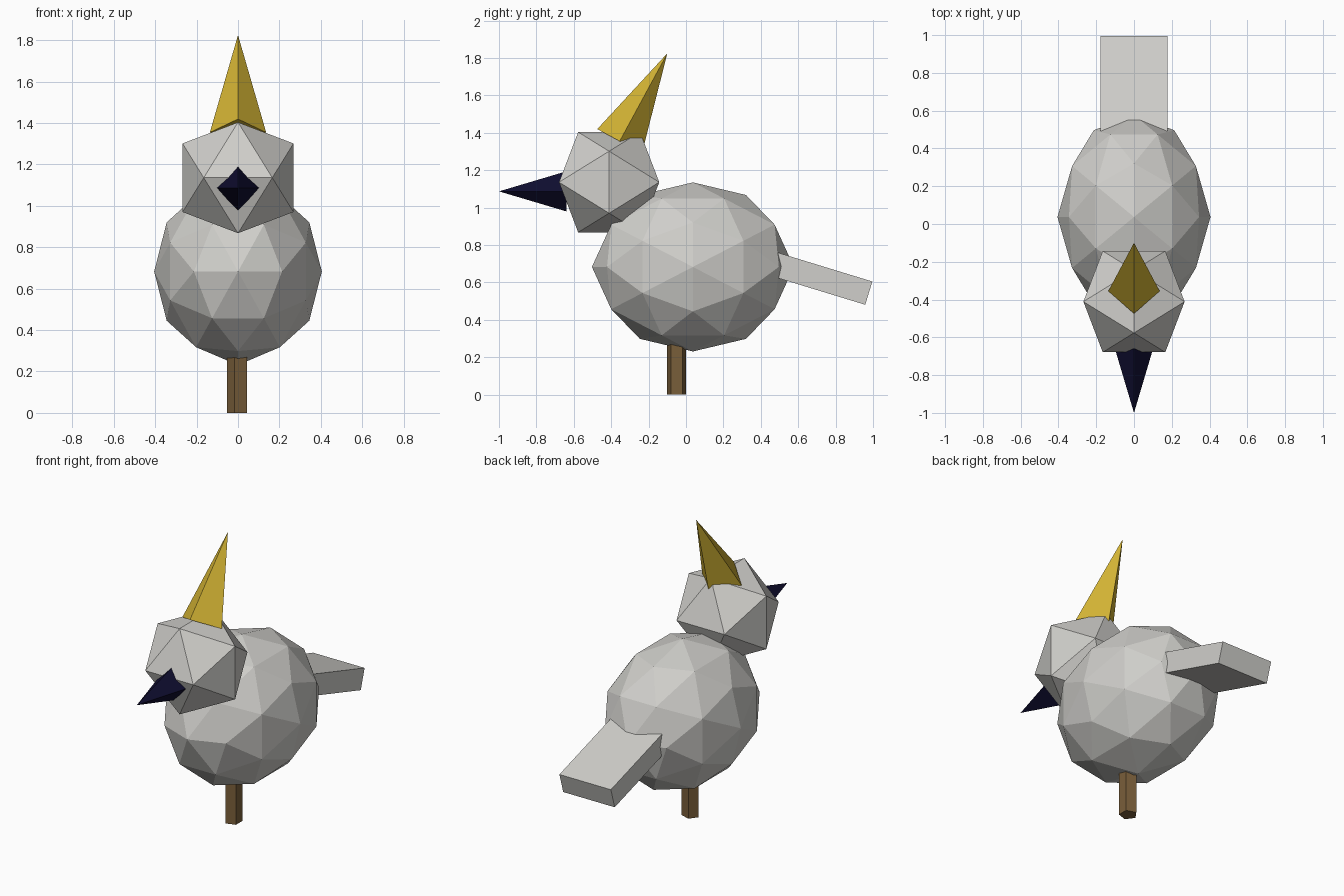
import bpy, bmesh, math
from mathutils import Vector, Matrix

if "Cube" in bpy.data.objects:
    bpy.data.objects.remove(bpy.data.objects["Cube"])


def material(name, rgb):
    lin = [(c / 255 / 12.92) if c < 11 else ((c / 255 + 0.055) / 1.055) ** 2.4 for c in rgb]
    m = bpy.data.materials.new(name)
    m.diffuse_color = (*lin, 1)
    m.use_nodes = True
    m.node_tree.nodes["Principled BSDF"].inputs["Base Color"].default_value = m.diffuse_color
    return m


GREY = material("feather grey", (208, 207, 203))
GOLD = material("crest gold", (212, 180, 52))
NAVY = material("beak navy", (15, 13, 48))
BROWN = material("leg brown", (121, 94, 58))


def finish(name, bm, mat):
    bmesh.ops.recalc_face_normals(bm, faces=bm.faces)
    mesh = bpy.data.meshes.new(name)
    bm.to_mesh(mesh)
    bm.free()
    mesh.materials.append(mat)
    ob = bpy.data.objects.new(name, mesh)
    bpy.context.collection.objects.link(ob)
    return ob


def facet_ball(name, centre, radii, split, mat):
    """Icosahedron from three golden rectangles, optionally split once."""
    t = (1 + math.sqrt(5)) / 2
    pts = []
    for a in (-1, 1):
        for b in (-t, t):
            pts += [Vector((a, b, 0)), Vector((0, a, b)), Vector((b, 0, a))]
    if split:
        pts += [p + q for i, p in enumerate(pts) for q in pts[:i] if (p - q).length < 2.1]
    bm = bmesh.new()
    for p in pts:
        n = p.normalized()
        bm.verts.new([c + r * k for c, r, k in zip(centre, radii, n)])
    bmesh.ops.convex_hull(bm, input=bm.verts)
    return finish(name, bm, mat)


def ring(bm, n, radius, z, start):
    angles = [start + math.tau * i / n for i in range(n)]
    return [bm.verts.new((radius * math.cos(a), radius * math.sin(a), z)) for a in angles]


def spike(name, base, radius, length, tilt, mat):
    """Four-sided pyramid whose base centre is at base, tilted about x."""
    bm = bmesh.new()
    r = ring(bm, 4, radius, 0, 0)
    tip = bm.verts.new((0, 0, length))
    bm.faces.new(r)
    for i in range(4):
        bm.faces.new((r[i], r[(i + 1) % 4], tip))
    bm.transform(Matrix.Translation(base) @ Matrix.Rotation(tilt, 4, 'X'))
    return finish(name, bm, mat)


# body and head
facet_ball("body", (0, 0.037, 0.683), (0.405, 0.54, 0.452), True, GREY)
facet_ball("head", (0, -0.411, 1.136), (0.315, 0.315, 0.315), False, GREY)

# beak and crest
spike("beak", (0, -0.64, 1.087), 0.107, 0.36, math.radians(90), NAVY)
spike("crest", (0, -0.355, 1.355), 0.136, 0.535, math.radians(-28.5), GOLD)

# tail slab, sloping down to the back
bm = bmesh.new()
bmesh.ops.create_cube(bm, size=1)
bm.transform(Matrix.Translation((0, 0.676, 0.635))
             @ Matrix.Rotation(math.radians(-17), 4, 'X')
             @ Matrix.Diagonal((0.356, 0.63, 0.13, 1)))
finish("tail", bm, GREY)

# five-sided leg
bm = bmesh.new()
low = ring(bm, 5, 0.053, 0, math.pi)
top = ring(bm, 5, 0.053, 0.4, math.pi)
bm.faces.new(low)
bm.faces.new(top)
for i in range(5):
    j = (i + 1) % 5
    bm.faces.new((low[i], low[j], top[j], top[i]))
bm.transform(Matrix.Translation((0, -0.05, 0)))
finish("leg", bm, BROWN)
